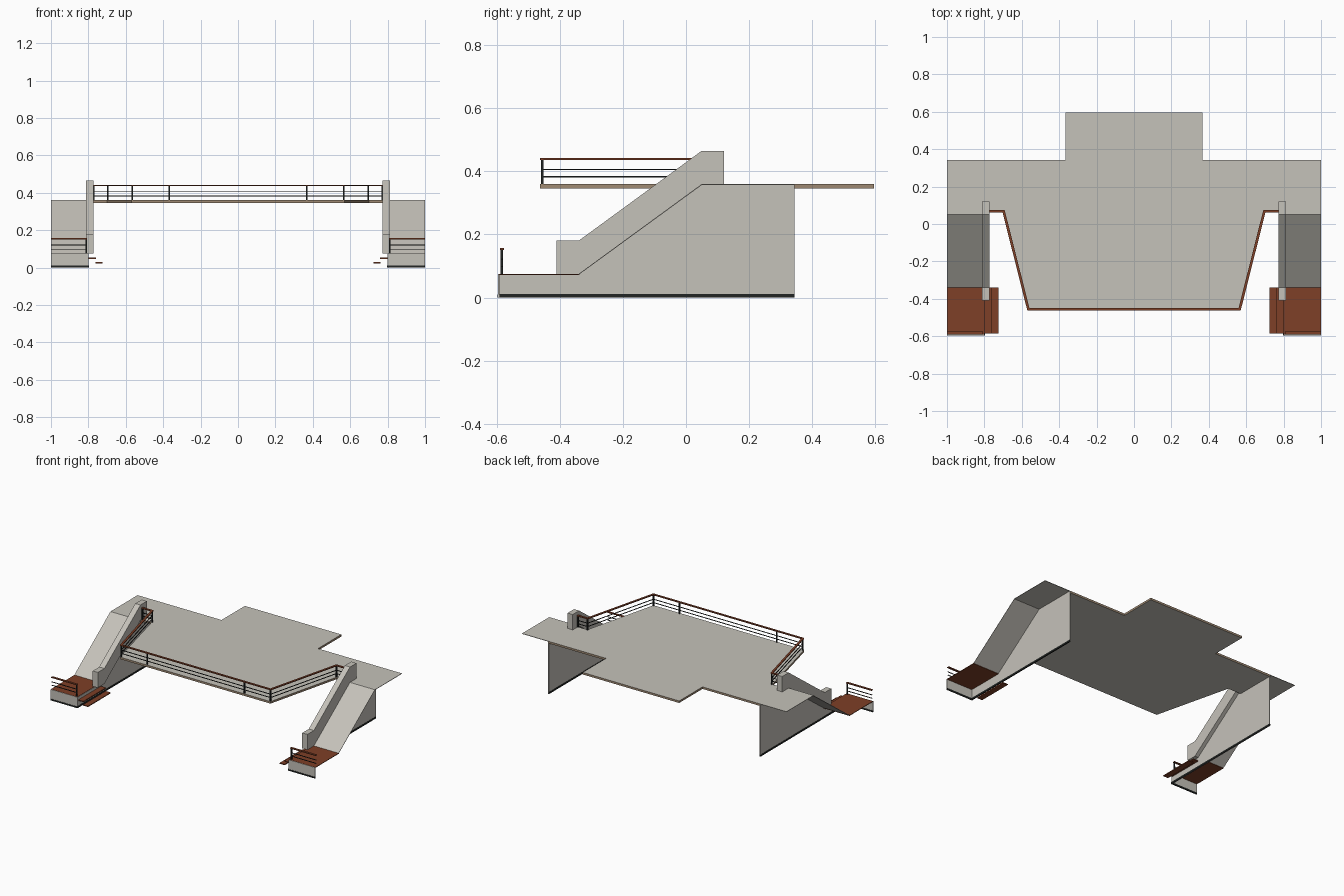
import bpy, bmesh
from mathutils import Vector

if "Cube" in bpy.data.objects:
    bpy.data.objects.remove(bpy.data.objects["Cube"])


def mat(name, rgb):
    m = bpy.data.materials.new(name)
    m.diffuse_color = (*rgb, 1)
    m.use_nodes = True
    m.node_tree.nodes["Principled BSDF"].inputs["Base Color"].default_value = m.diffuse_color
    return m


STONE = mat("pale stone", (0.56, 0.54, 0.49))
WOOD = mat("red brown wood", (0.21, 0.05, 0.02))
TAN = mat("tan edging", (0.34, 0.25, 0.17))
BLACK = mat("black metal", (0.015, 0.018, 0.017))


def finish(bm, name, *mats):
    bmesh.ops.recalc_face_normals(bm, faces=bm.faces)
    me = bpy.data.meshes.new(name)
    bm.to_mesh(me)
    bm.free()
    for m in mats:
        me.materials.append(m)
    ob = bpy.data.objects.new(name, me)
    bpy.context.collection.objects.link(ob)
    return ob


def prism(name, pts, push, *mats):
    """Extrude a flat outline along a vector."""
    bm = bmesh.new()
    f = bm.faces.new([bm.verts.new(p) for p in pts])
    r = bmesh.ops.extrude_face_region(bm, geom=[f])
    bmesh.ops.translate(bm, vec=push, verts=[v for v in r["geom"] if isinstance(v, bmesh.types.BMVert)])
    return finish(bm, name, *mats)


def box(name, x0, x1, y0, y1, z0, z1, m):
    x0, x1 = min(x0, x1), max(x0, x1)
    return prism(name, [(x0, y0, z0), (x1, y0, z0), (x1, y1, z0), (x0, y1, z0)], (0, 0, z1 - z0), m)


def side_profile(name, yz, x0, x1, m):
    return prism(name, [(x0, y, z) for y, z in yz], (x1 - x0, 0, 0), m)


def bar_path(name, pts, w, h, m):
    """Mitred rectangular bar following a level path."""
    bm = bmesh.new()
    pts = [Vector(p) for p in pts]
    rings = []
    for i, p in enumerate(pts):
        a = (p - pts[i - 1]).normalized() if i else (pts[1] - p).normalized()
        b = (pts[i + 1] - p).normalized() if i < len(pts) - 1 else a
        n = Vector((-(a + b).y, (a + b).x, 0)).normalized()
        n /= n.dot(Vector((-a.y, a.x, 0)))
        up = Vector((0, 0, h / 2))
        rings.append([bm.verts.new(p + n * s * w / 2 + up * t)
                      for s, t in ((-1, -1), (1, -1), (1, 1), (-1, 1))])
    for r, q in zip(rings, rings[1:]):
        for k in range(4):
            bm.faces.new((r[k], r[(k + 1) % 4], q[(k + 1) % 4], q[k]))
    bm.faces.new(rings[0])
    bm.faces.new(rings[-1])
    return finish(bm, name, m)


def railing(name, path, posts, floor):
    """Wooden handrail, two thin bars and square posts."""
    at = lambda z: [(x, y, floor + z) for x, y in path]
    bar_path(name + "_handrail", at(0.079), 0.014, 0.006, WOOD)
    bar_path(name + "_upper_bar", at(0.046), 0.004, 0.004, BLACK)
    bar_path(name + "_lower_bar", at(0.023), 0.004, 0.004, BLACK)
    for x, y in posts:
        box(name + "_post", x - 0.004, x + 0.004, y - 0.004, y + 0.004, floor - 0.002, floor + 0.076, BLACK)


# Raised deck: stone top and underside, tan edge
half = [(0.57, -0.463), (0.70, 0.065), (0.80, 0.065), (0.80, 0.343), (0.365, 0.343), (0.365, 0.595)]
outline = half + [(-x, y) for x, y in reversed(half)]
deck = prism("deck", [(x, y, 0.346) for x, y in outline], (0, 0, 0.014), STONE, TAN)
for f in deck.data.polygons:
    f.material_index = 1 if abs(f.normal.z) < 0.5 else 0

# Deck railing
corner = [(0.775, 0.068), (0.697, 0.068), (0.565, -0.455)]
path = [(-x, y) for x, y in corner] + corner[::-1]
posts = [(s * x, y) for s in (-1, 1) for x, y in corner[1:] + [(0.368, -0.455), (0.77, 0.068)]]
railing("deck_railing", path, posts, 0.36)

# Stair ramps on both sides
for s, side in ((-1, "left"), (1, "right")):
    # Supporting wall below the inner edge
    side_profile(side + "_wall", [(-0.595, 0), (0.343, 0), (0.343, 0.358), (0.05, 0.358),
                                  (-0.34, 0.073), (-0.595, 0.073)], s * 0.798, s * 0.802, STONE)
    box(side + "_wall_base", s * 0.796, s * 0.804, -0.596, 0.343, 0, 0.012, BLACK)
    # Thin slope and upper wing, open underneath
    side_profile(side + "_slope", [(-0.34, 0.072), (-0.34, 0.075), (0.05, 0.36), (0.343, 0.36),
                                   (0.343, 0.357), (0.051, 0.357)], s * 0.80, s * 1.0, STONE)
    # Parapet following the slope
    side_profile(side + "_parapet", [(-0.41, 0.075), (-0.41, 0.18), (-0.34, 0.18), (0.05, 0.465),
                                     (0.12, 0.465), (0.12, 0.36), (0.05, 0.36), (-0.34, 0.075)],
                 s * 0.773, s * 0.812, STONE)
    # Lower landing with front wall
    box(side + "_landing", s * 0.80, s * 1.0, -0.592, -0.338, 0.071, 0.075, WOOD)
    box(side + "_landing_front", s * 0.80, s * 1.0, -0.595, -0.591, 0, 0.074, STONE)
    box(side + "_landing_base", s * 0.80, s * 1.0, -0.597, -0.589, 0, 0.01, BLACK)
    railing(side + "_landing_railing", [(s * 0.808, -0.583), (s * 1.0, -0.583)],
            [(s * 0.812, -0.583)], 0.075)
    # Two floating treads
    box(side + "_upper_tread", s * 0.76, s * 0.798, -0.585, -0.34, 0.047, 0.053, WOOD)
    box(side + "_lower_tread", s * 0.725, s * 0.763, -0.585, -0.34, 0.023, 0.029, WOOD)
